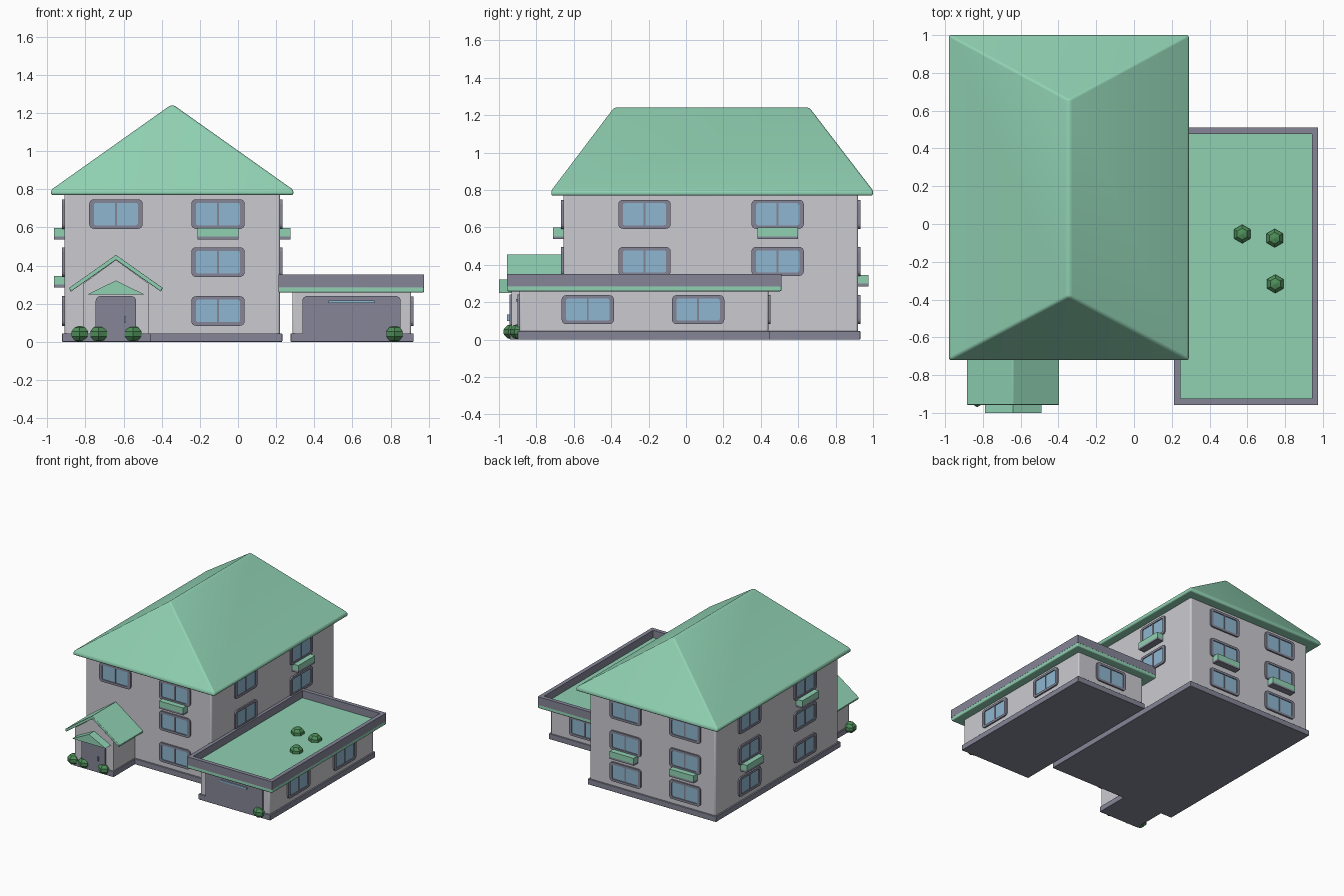
import bpy, bmesh, math
from mathutils import Matrix, Vector

if "Cube" in bpy.data.objects:
    bpy.data.objects.remove(bpy.data.objects["Cube"])


def material(name, rgb):
    m = bpy.data.materials.new(name)
    m.use_nodes = True
    m.diffuse_color = (*rgb, 1)
    m.node_tree.nodes["Principled BSDF"].inputs["Base Color"].default_value = (*rgb, 1)
    return m


WALL = material("wall_pale_grey", (0.60, 0.59, 0.63))
GREY = material("trim_slate_grey", (0.235, 0.235, 0.31))
GREEN = material("roof_mint_green", (0.28, 0.64, 0.45))
GLASS = material("glass_blue", (0.27, 0.47, 0.63))
LEAF = material("leaf_green", (0.075, 0.27, 0.10))


def finish(name, bm, mats, bevel=0, matrix=None):
    bmesh.ops.recalc_face_normals(bm, faces=bm.faces)
    mesh = bpy.data.meshes.new(name)
    bm.to_mesh(mesh)
    bm.free()
    for m in mats:
        mesh.materials.append(m)
    obj = bpy.data.objects.new(name, mesh)
    bpy.context.collection.objects.link(obj)
    if matrix:
        obj.matrix_world = matrix
    if bevel:
        mod = obj.modifiers.new("soft_edges", "BEVEL")
        mod.width, mod.segments = bevel, 3
        mod.limit_method = "ANGLE"
        bpy.context.view_layer.objects.active = obj
        obj.select_set(True)
        bpy.ops.object.shade_smooth_by_angle(angle=math.radians(40))
        obj.select_set(False)
    return obj


def loft(name, loops, mats, bevel=0, matrix=None):
    """Skin a stack of equal loops and cap both ends; the last cap takes the last material."""
    bm = bmesh.new()
    rows = [[bm.verts.new(p) for p in loop] for loop in loops]
    n = len(rows[0])
    for a, b in zip(rows, rows[1:]):
        for i in range(n):
            j = (i + 1) % n
            bm.faces.new((a[i], a[j], b[j], b[i]))
    bm.faces.new(rows[0])
    bm.faces.new(rows[-1]).material_index = len(mats) - 1
    return finish(name, bm, mats, bevel, matrix)


def rect(x0, x1, y0, y1, z):
    return [(x0, y0, z), (x1, y0, z), (x1, y1, z), (x0, y1, z)]


def box(name, x, y, z, mat, bevel=0, matrix=None):
    return loft(name, [rect(*x, *y, z[0]), rect(*x, *y, z[1])], [mat], bevel, matrix)


def prism(name, profile, y0, y1, mat, bevel=0):
    return loft(name, [[(x, y, z) for x, z in profile] for y in (y0, y1)], [mat], bevel)


def rounded(w, h, r, y, square_base=False):
    """Rounded rectangle standing in the XZ plane."""
    pts = []
    for k, (sx, sz) in enumerate(((1, 1), (-1, 1), (-1, -1), (1, -1))):
        if square_base and sz < 0:
            pts.append((sx * w / 2, y, -h / 2))
            continue
        for s in range(5):
            a = (k + s / 4) * math.pi / 2
            pts.append((sx * (w / 2 - r) + r * math.cos(a), y, sz * (h / 2 - r) + r * math.sin(a)))
    return pts


# Walls a window can sit on: outward turn about z, and wall position
def place(side, plane, u, z):
    turn = {"front": 0, "left": 90, "back": 180, "right": -90}[side]
    pos = (u, plane, z) if side in ("front", "back") else (plane, u, z)
    return Matrix.Translation(Vector(pos)) @ Matrix.Rotation(math.radians(turn), 4, "Z")


def window(label, side, plane, u, z):
    m = place(side, plane, u, z)
    outer, inner = (0.28, 0.155, 0.025), (0.232, 0.118, 0.012)
    loft(label + "_window", [rounded(*outer, 0.004), rounded(*outer, -0.012),
                             rounded(*inner, -0.012), rounded(*inner, -0.005)],
         [GREY, GLASS], 0, m)
    box(label + "_mullion", (-0.005, 0.005), (-0.010, -0.004), (-0.06, 0.06), GREY, 0, m)


def planter(label, side, plane, u, z):
    m = place(side, plane, u, z)
    box(label + "_planter", (-0.108, 0.108), (-0.055, 0.004), (-0.118, -0.072), GREEN, 0, m)
    box(label + "_planter_base", (-0.108, 0.108), (-0.055, 0.004), (-0.133, -0.118), GREY, 0, m)


# Main house
X0, X1, Y0, Y1 = -0.91, 0.22, -0.655, 0.92
box("house_walls", (X0, X1), (Y0, Y1), (0.03, 0.785), WALL, 0.012)
box("house_plinth", (X0 - 0.012, X1 + 0.012), (Y0 - 0.012, Y1 + 0.012), (0, 0.045), GREY, 0.004)
loft("house_roof", [rect(-0.98, 0.29, -0.72, 1.0, 0.77), rect(-0.98, 0.29, -0.72, 1.0, 0.797),
                    rect(-0.355, -0.335, -0.385, 0.66, 1.24)], [GREEN], 0.012)

# House windows by wall and storey
ROWS = {"upper": 0.67, "middle": 0.418, "lower": 0.162}
WALLS = {"front": (Y0, (-0.64, -0.105)), "back": (Y1, (-0.64, -0.105)),
         "left": (X1, (-0.222, 0.49)), "right": (X0, (-0.222, 0.49))}
PLANTERS = {("front", "upper", 1), ("left", "upper", 1), ("right", "upper", 0),
            ("right", "middle", 1), ("back", "middle", 0), ("back", "middle", 1)}
for side, (plane, columns) in WALLS.items():
    for row, z in ROWS.items():
        for col, u in enumerate(columns):
            if side == "left" and row == "lower":
                continue
            if side == "front" and col == 0 and row != "upper":
                continue
            label = f"{side}_{row}_{col + 1}"
            window(label, side, plane, u, z)
            if (side, row, col) in PLANTERS:
                planter(label, side, plane, u, z)

# Garage
box("garage_walls", (0.285, 0.908), (-0.89, 0.44), (0.03, 0.27), WALL, 0.01)
box("garage_plinth", (0.275, 0.92), (-0.9, 0.45), (0, 0.045), GREY, 0.004)
box("garage_roof_slab", (0.212, 0.975), (-0.957, 0.51), (0.258, 0.29), GREEN, 0.008)
outer, inner = (0.212, 0.975, -0.957, 0.51), (0.245, 0.942, -0.924, 0.477)
loft("garage_parapet", [rect(*outer, 0.285), rect(*outer, 0.352),
                        rect(*inner, 0.352), rect(*inner, 0.292)], [GREY, GREEN])
for i, y in enumerate((-0.525, 0.065)):
    window(f"garage_side_{i + 1}", "left", 0.908, y, 0.16)
window("garage_back", "back", 0.44, 0.597, 0.16)
loft("garage_door", [rounded(0.515, 0.235, 0.025, y, True) for y in (0.005, -0.012)],
     [GREY], 0, place("front", -0.89, 0.595, 0.123))
box("garage_door_handle", (0.475, 0.715), (-0.91, -0.9), (0.204, 0.216), GLASS)

# Entrance porch with gable roof
CX = -0.64
prism("porch_walls", [(CX - 0.172, 0.03), (CX + 0.172, 0.03), (CX + 0.172, 0.305),
                      (CX, 0.43), (CX - 0.172, 0.305)], -0.932, Y0 + 0.02, WALL)
box("porch_plinth", (CX - 0.182, CX + 0.182), (-0.942, Y0 + 0.02), (0, 0.045), GREY, 0.004)
prism("porch_roof", [(CX - 0.245, 0.283), (CX, 0.456), (CX + 0.245, 0.283),
                     (CX + 0.237, 0.263), (CX, 0.43), (CX - 0.237, 0.263)],
      -0.957, Y0 + 0.01, GREEN, 0.004)
prism("door_canopy", [(CX - 0.15, 0.248), (CX + 0.15, 0.248), (CX, 0.322)], -1.0, -0.93, GREEN)
loft("front_door", [rounded(0.212, 0.228, 0.025, y, True) for y in (0.005, -0.013)],
     [GREY], 0, place("front", -0.932, CX, 0.126))
box("front_door_handle", (-0.595, -0.586), (-0.957, -0.944), (0.1, 0.135), GLASS)

# Bushes beside the doors and on the garage roof
for i, p in enumerate(((-0.83, -0.92, 0.042), (-0.73, -0.925, 0.042), (-0.55, -0.925, 0.042),
                       (0.82, -0.892, 0.042), (0.573, -0.053, 0.302), (0.745, -0.075, 0.302),
                       (0.748, -0.317, 0.302))):
    bm = bmesh.new()
    bmesh.ops.create_uvsphere(bm, u_segments=6, v_segments=5, radius=0.052)
    finish(f"bush_{i + 1}", bm, [LEAF], 0,
           Matrix.Translation(Vector(p)) @ Matrix.Diagonal((1, 1, 0.82, 1)))
